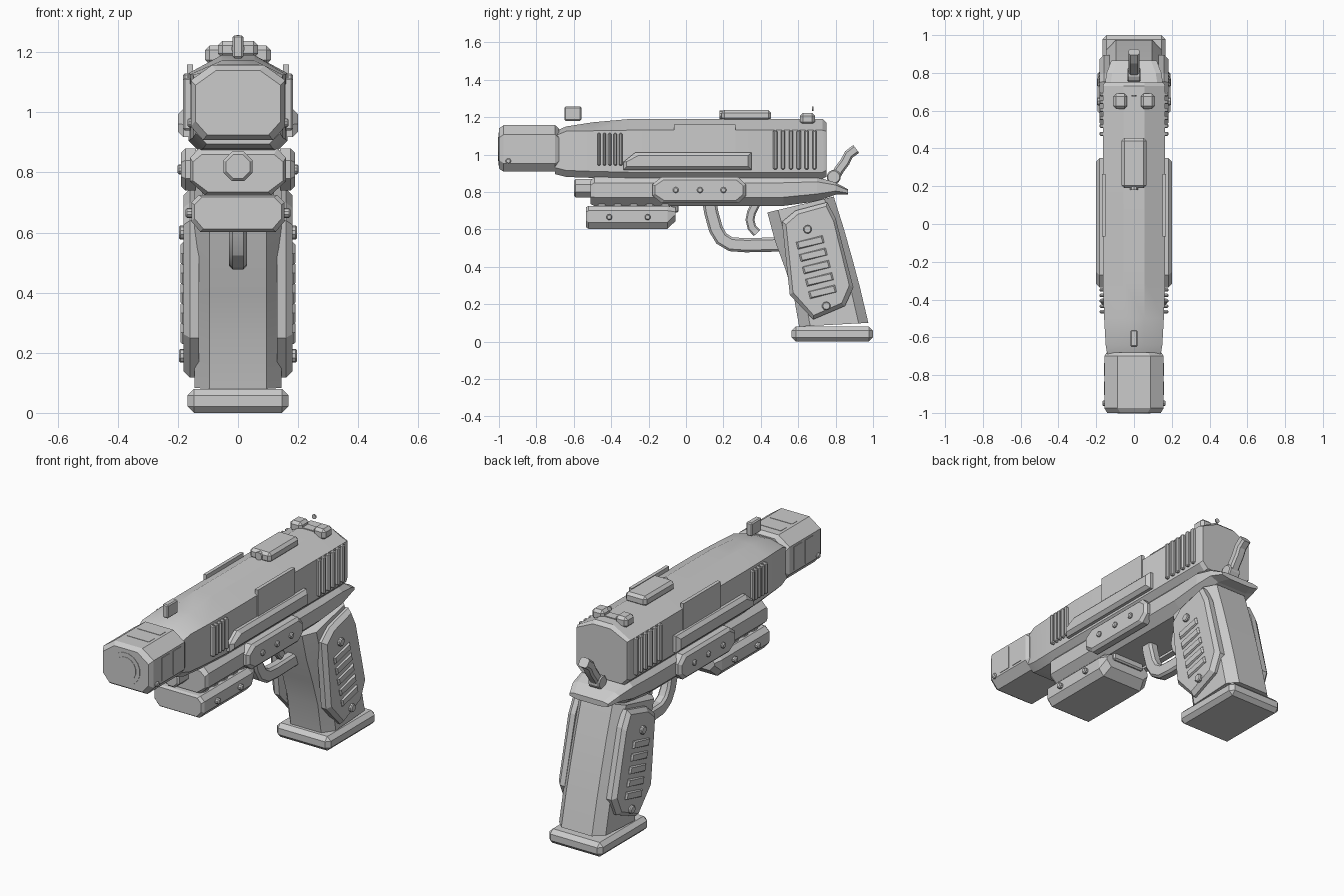
import bpy, bmesh, math
from mathutils import Vector

if "Cube" in bpy.data.objects:
    bpy.data.objects.remove(bpy.data.objects["Cube"])


def loft(name, rings, mirror=False, smooth=False):
    """Skin a list of equal-length point rings and cap both ends."""
    bm = bmesh.new()
    vs = [[bm.verts.new(p) for p in r] for r in rings]
    n = len(vs[0])
    for a, b in zip(vs, vs[1:]):
        for i in range(n):
            j = (i + 1) % n
            bm.faces.new((a[i], a[j], b[j], b[i]))
    bm.faces.new(vs[0])
    bm.faces.new(vs[-1])
    bmesh.ops.recalc_face_normals(bm, faces=bm.faces)
    me = bpy.data.meshes.new(name)
    bm.to_mesh(me)
    bm.free()
    ob = bpy.data.objects.new(name, me)
    bpy.context.collection.objects.link(ob)
    if mirror:
        ob.modifiers.new("mirror", 'MIRROR').use_axis[0] = True
    if smooth:
        bpy.ops.object.select_all(action='DESELECT')
        ob.select_set(True)
        bpy.context.view_layer.objects.active = ob
        bpy.ops.object.shade_smooth_by_angle(angle=math.radians(22))
    return ob


def plate(name, pts, x0, x1, inset=0.0, **kw):
    """Side plate from a (y, z) outline, with a chamfered outer face."""
    cy = (min(p[0] for p in pts) + max(p[0] for p in pts)) / 2
    cz = (min(p[1] for p in pts) + max(p[1] for p in pts)) / 2
    hy = max(p[0] for p in pts) - cy
    hz = max(p[1] for p in pts) - cz
    ky, kz = 1 - inset / hy, 1 - inset / hz
    rings = [[(x0, y, z) for y, z in pts], [(x1 - inset, y, z) for y, z in pts]]
    if inset:
        rings.append([(x1, cy + (y - cy) * ky, cz + (z - cz) * kz) for y, z in pts])
    return loft(name, rings, mirror=kw.get("mirror", True))


def box(name, x, y, z, bevel=0.0, mirror=False):
    """Box from (min, max) ranges."""
    ob = loft(name, [[(a, y[0], z[0]), (a, y[1], z[0]), (a, y[1], z[1]), (a, y[0], z[1])] for a in x], mirror)
    if bevel:
        m = ob.modifiers.new("bevel", 'BEVEL')
        m.width, m.segments = bevel, 1
    return ob


def circle(r, n, y, z):
    return [(y + r * math.cos((i + .5) * math.tau / n), z + r * math.sin((i + .5) * math.tau / n)) for i in range(n)]


def screw(name, y, z, x0, x1, r=0.018):
    plate(name, circle(r, 10, y, z), x0, x1, 0.005)


def sweep(name, path, w, t):
    """Chamfered bar of half width w and half thickness t along a (y, z) path."""
    p = [Vector(q) for q in path]
    rings = []
    c = min(w, t) * 0.4
    sect = [(w, t - c), (w - c, t), (c - w, t), (-w, t - c), (-w, c - t), (c - w, -t), (w - c, -t), (w, c - t)]
    for i, q in enumerate(p):
        d = (p[min(i + 1, len(p) - 1)] - p[max(i - 1, 0)]).normalized()
        rings.append([(x, q.x - d.y * s, q.y + d.x * s) for x, s in sect])
    return loft(name, rings, smooth=True)


def sym(half, y):
    """Mirror a half cross-section of (x, z) points at depth y."""
    return [(x, y, z) for x, z in half] + [(-x, y, z) for x, z in reversed(half)]


# Slide: octagonal section tapering toward the muzzle
slide = [(-.70, .14, .895, 1.10, 1.125), (-.64, .15, .88, 1.125, 1.15), (-.5, .158, .875, 1.127, 1.172),
         (-.3, .165, .87, 1.13, 1.19), (.73, .165, .87, 1.13, 1.19), (.75, .157, .88, 1.125, 1.172)]
loft("slide", [sym([(w - .035, b), (w, b + .035), (w, s), (.055, t)], y) for y, w, b, s, t in slide], smooth=True)

# Muzzle block with bore rings and side vents
muzzle = [(-1, .142, .925, 1.14), (-.975, .157, .908, 1.157), (-.70, .157, .908, 1.157), (-.68, .145, .92, 1.14)]
loft("muzzle", [sym([(w - .04, b), (w, b + .045), (w, t - .05), (w - .07, t)], y) for y, w, b, t in muzzle])
for name, r, y in (("bore_ring", .09, -1.002), ("bore", .066, -1.004)):
    loft(name, [[(a, yy, z) for a, z in circle(r, 16, 0, 1.03)] for yy in (y, -.98)])
for i, y in enumerate((-.87, -.77)):
    box(f"muzzle_side_vent_{i}", (.15, .16), (y - .035, y + .035), (.965, 1.095), mirror=True)
    box(f"muzzle_top_vent_{i}", (-.07, .07), (y - .025, y + .025), (1.15, 1.159))
screw("muzzle_screw", -.95, .965, .15, .168, .015)

# Slide serrations, port panel and long side rail
for tag, ys, z in (("rear", [.477 + .042 * i for i in range(6)], (.92, 1.13)),
                   ("front", [-.465 + .029 * i for i in range(5)], (.94, 1.115))):
    for i, y in enumerate(ys):
        h = .011 if tag == "rear" else .009
        box(f"{tag}_serration_{i}", (.14, .183), (y - h, y + h), z, .006, mirror=True)
box("port_panel", (.15, .17), (-.065, .265), (.98, 1.16), mirror=True)
plate("slide_rail", [(-.335, .918), (.35, .918), (.35, 1.012), (-.27, 1.012), (-.335, .96)], .15, .2, .018)

# Sights and top cover
box("front_sight", (-.018, .018), (-.65, -.56), (1.18, 1.256), .006)
box("rear_sight", (.036, .11), (.61, .69), (1.16, 1.222), .015, mirror=True)
box("rear_sight_base", (-.04, .04), (.625, .675), (1.17, 1.195))
loft("sight_bead", [[(a, y, z) for a, z in circle(.013, 10, 0, 1.245)] for y in (.675, .683)])
box("top_cover", (-.066, .066), (.19, .455), (1.18, 1.238), .015)
loft("top_cover_pin", [[(a, y, z) for a, z in circle(.022, 10, 0, 1.212)] for y in (.18, .22)])

# Frame with beavertail
frame = [(-.51, .15, .735, .86), (-.49, .16, .725, .88), (.52, .16, .725, .88), (.70, .16, .75, .88),
         (.80, .145, .785, .85), (.865, .12, .785, .815)]
loft("frame", [sym([(w - .05, b), (w, b + (t - b) * .3), (w, t - (t - b) * .2), (w - .03, t)], y)
               for y, w, b, t in frame])
plate("frame_plate", [(-.13, .74), (.28, .74), (.32, .78), (.32, .84), (.28, .88), (-.13, .88), (-.18, .84), (-.18, .78)],
      .14, .19, .015)
for i, y in enumerate((-.055, .075, .20)):
    screw(f"frame_screw_{i}", y, .81, .17, .202, .016)
loft("guide_rod", [[(a, y, z) for a, z in circle(r, 8, 0, .82)]
                   for y, r in ((-.6, .043), (-.59, .053), (-.48, .053))])

# Under-barrel module
module = [(-.535, .145, .612, .718), (-.52, .155, .602, .725), (-.10, .155, .602, .725), (-.055, .14, .645, .718)]
loft("lower_module", [sym([(w - .03, b), (w, b + .035), (w, t - .025), (w - .025, t)], y) for y, w, b, t in module])
for i, y in enumerate((-.41, -.205)):
    screw(f"module_screw_{i}", y, .665, .14, .175, .016)
for i in range(5):
    y = -.45 + .085 * i
    box(f"rail_tooth_{i}", (-.12, .12), (y - .025, y + .025), (.715, .745), .008)
box("module_latch", (-.1, .1), (-.08, -.04), (.69, .74), .008)

# Trigger, guard and hammer
sweep("trigger_guard", [(.125, .75), (.135, .69), (.16, .60), (.19, .55), (.24, .52), (.32, .515), (.54, .52)], .03, .038)
sweep("trigger", [(.375, .74), (.35, .69), (.342, .65), (.352, .61), (.38, .58)], .02, .024)
sweep("hammer", [(.79, .87), (.82, .92), (.85, .96), (.87, 1.0), (.91, 1.03)], .028, .026)
plate("hammer_pivot", circle(.038, 12, .79, .88), 0, .035, .006)

# Grip: chamfered section swept between front and back edge lines
grip = [(.435, .69, .79, .775), (.475, .54, .845, .60), (.53, .39, .89, .44), (.575, .25, .93, .29), (.605, .08, .975, .10)]
rings = []
for fy, fz, by, bz in grip:
    sec = [(.095, 0), (.145, .16), (.145, .86), (.095, 1)]
    sec += [(-x, t) for x, t in reversed(sec)]
    rings.append([(x, fy + (by - fy) * t, fz + (bz - fz) * t) for x, t in sec])
loft("grip", rings, smooth=True)
box("magazine_base", (-.168, .168), (.565, 1.0), (0, .08), .022)

# Grip panels with ribs and screws
plate("grip_panel", [(.513, .64), (.585, .70), (.755, .745), (.80, .66), (.895, .29), (.85, .19), (.68, .118), (.555, .25)],
      .13, .182, .022)
for i in range(5):
    y, z = .664 + .0165 * i, .53 - .066 * i
    d, n = Vector((.968, .25)) * .073, Vector((-.25, .968)) * .02
    c = Vector((y, z))
    plate(f"grip_rib_{i}", [tuple(c - d - n), tuple(c + d - n), tuple(c + d + n), tuple(c - d + n)], .17, .192, .008)
screw("grip_screw_top", .65, .60, .17, .197, .023)
screw("grip_screw_bottom", .75, .19, .17, .197, .023)
